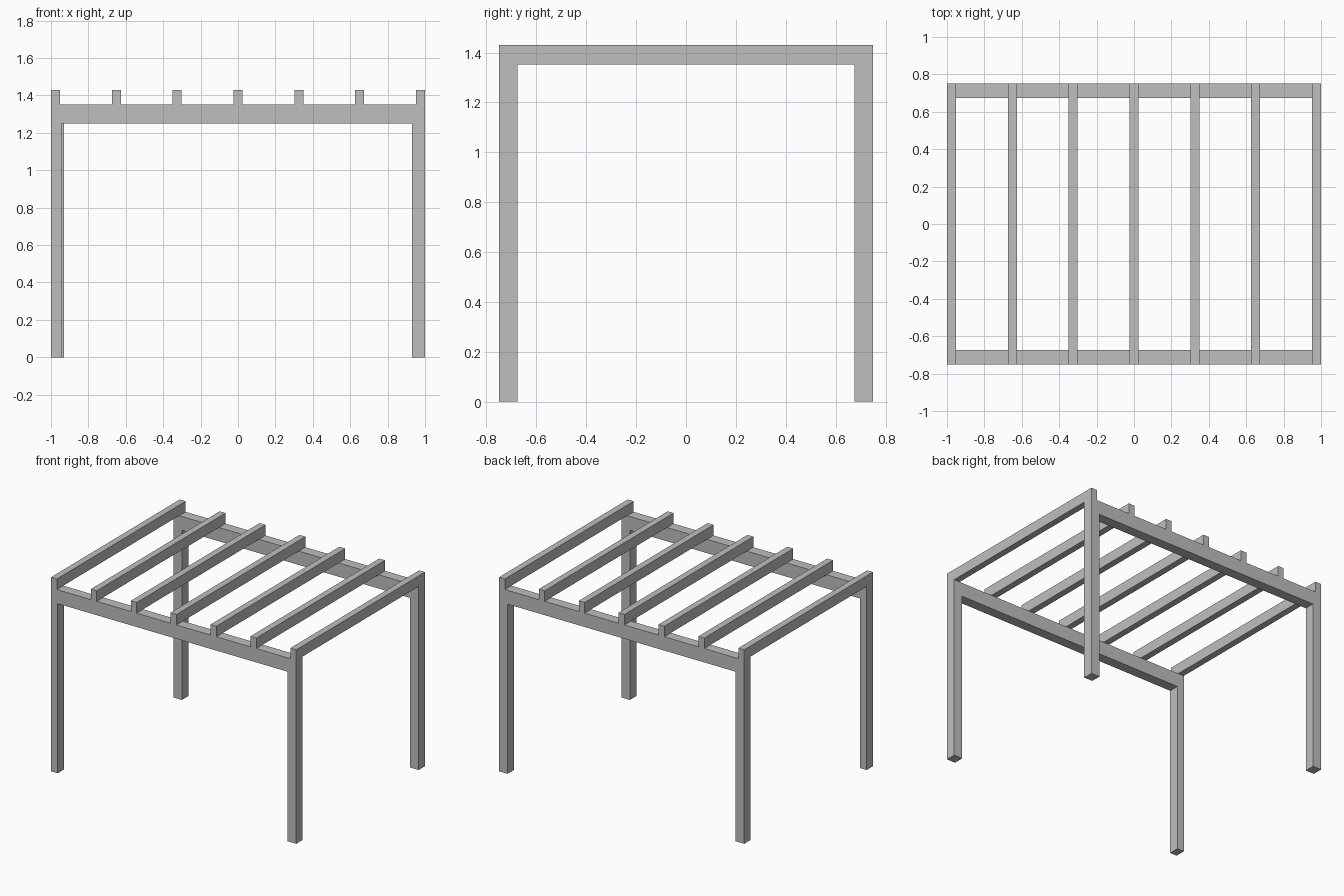
import bpy
import bmesh
from mathutils import Vector

cube = bpy.data.objects.get("Cube")
if cube:
    bpy.data.objects.remove(cube, do_unlink=True)

# One plain grey for the whole frame
GREY = (0.52, 0.52, 0.52, 1)
mat = bpy.data.materials.new("plain grey")
mat.diffuse_color = GREY
mat.use_nodes = True
for node in mat.node_tree.nodes:
    if node.type == 'BSDF_PRINCIPLED':
        node.inputs["Base Color"].default_value = GREY

HALF_X, HALF_Y = 1.0, 0.75
POST_X, POST_Y = 0.07, 0.075
BEAM_BOTTOM, BEAM_TOP, TOP = 1.25, 1.352, 1.43
RAFTER_W, RAFTERS = 0.048, 7


def box(name, low, high):
    """Square-edged timber between two opposite corners."""
    low, high = Vector(low), Vector(high)
    bm = bmesh.new()
    bmesh.ops.create_cube(bm, size=1)
    bmesh.ops.scale(bm, vec=high - low, verts=bm.verts)
    mesh = bpy.data.meshes.new(name)
    bm.to_mesh(mesh)
    bm.free()
    mesh.materials.append(mat)
    obj = bpy.data.objects.new(name, mesh)
    obj.location = (low + high) / 2
    bpy.context.collection.objects.link(obj)
    return obj


for side_y, end in ((-1, "front"), (1, "back")):
    y0, y1 = sorted((side_y * HALF_Y, side_y * (HALF_Y - POST_Y)))

    # Corner posts; the one at front -x is slightly slimmer
    for side_x, side in ((-1, "right"), (1, "left")):
        width = 0.055 if (side_x, side_y) == (-1, -1) else POST_X
        x0, x1 = sorted((side_x * HALF_X, side_x * (HALF_X - width)))
        box(f"{end}_{side}_post", (x0, y0, 0), (x1, y1, BEAM_BOTTOM))

    # Long beam across the posts
    box(f"{end}_beam", (-HALF_X, y0, BEAM_BOTTOM), (HALF_X, y1, BEAM_TOP))

# Evenly spaced rafters resting on the beams
step = (2 * HALF_X - RAFTER_W) / (RAFTERS - 1)
for i in range(RAFTERS):
    x = -HALF_X + i * step
    box(f"rafter_{i + 1}", (x, -HALF_Y, BEAM_TOP), (x + RAFTER_W, HALF_Y, TOP))
